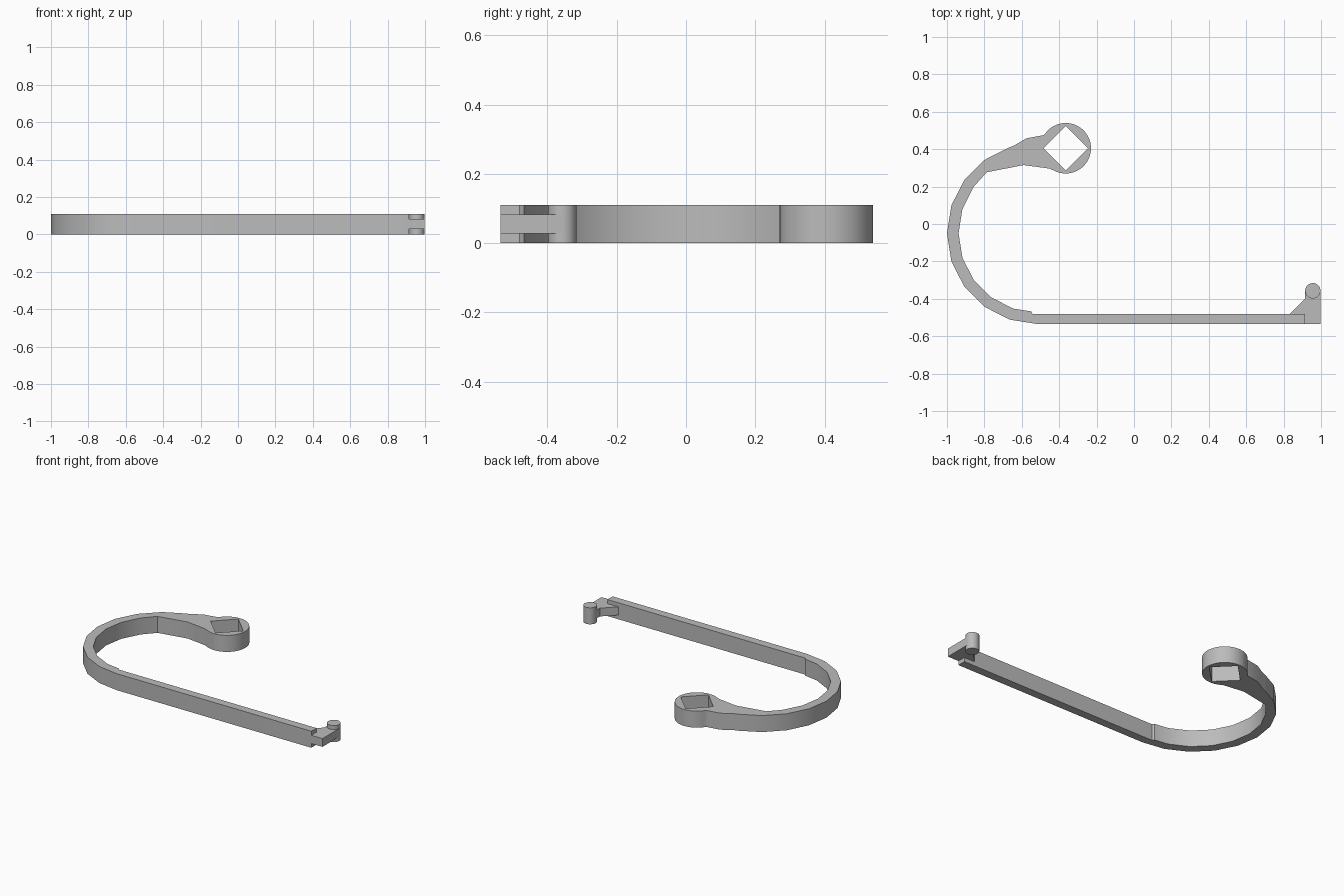
import bpy
import bmesh
from math import cos, sin, radians

HEIGHT = 0.11

if "Cube" in bpy.data.objects:
    bpy.data.objects.remove(bpy.data.objects["Cube"])

grey = bpy.data.materials.new("plain grey")
grey.use_nodes = True
GREY = (0.5, 0.5, 0.5, 1)
grey.diffuse_color = GREY
grey.node_tree.nodes["Principled BSDF"].inputs["Base Color"].default_value = GREY


def arc(cx, cy, r, start, end, steps):
    """Points on a circle from start to end, in degrees."""
    angles = [radians(start + (end - start) * i / steps) for i in range(steps + 1)]
    return [(cx + r * cos(a), cy + r * sin(a)) for a in angles]


def plate(name, outlines, bottom, top):
    """Extrude flat outlines upward; inner outlines become holes."""
    curve = bpy.data.curves.new(name, "CURVE")
    curve.dimensions = "2D"
    curve.fill_mode = "BOTH"
    curve.extrude = (top - bottom) / 2
    for outline in outlines:
        spline = curve.splines.new("POLY")
        spline.points.add(len(outline) - 1)
        for point, (x, y) in zip(spline.points, outline):
            point.co = (x, y, 0, 1)
        spline.use_cyclic_u = True
    obj = bpy.data.objects.new(name, curve)
    bpy.context.collection.objects.link(obj)
    obj.location.z = (bottom + top) / 2
    bpy.ops.object.select_all(action="DESELECT")
    bpy.context.view_layer.objects.active = obj
    obj.select_set(True)
    bpy.ops.object.convert(target="MESH")
    obj = bpy.context.object
    # Weld caps to walls
    bm = bmesh.new()
    bm.from_mesh(obj.data)
    bmesh.ops.remove_doubles(bm, verts=bm.verts, dist=0.0005)
    bmesh.ops.recalc_face_normals(bm, faces=bm.faces)
    bm.to_mesh(obj.data)
    bm.free()
    obj.data.materials.clear()
    obj.data.materials.append(grey)
    bpy.ops.object.shade_smooth_by_angle(angle=radians(30))
    return obj


# Hook: straight bar, faceted bend, thickening arm and round eye
bend_x, bend_y = -0.515, -0.05
outer_bend = arc(bend_x, bend_y, 0.485, 270, 108, 9)
arm_top = [(-0.65, 0.415), (-0.575, 0.458), (-0.483, 0.475)]
eye = arc(-0.365, 0.405, 0.135, 145, -118, 36)
arm_bottom = [(-0.45, 0.296), (-0.59, 0.315), (-0.755, 0.283), (-0.788, 0.276)]
inner_bend = arc(bend_x, bend_y, 0.423, 144, 252, 6)
bar_inside = [(-0.55, -0.467), (-0.543, -0.48), (0.915, -0.48), (0.915, -0.535)]
diamond = arc(-0.365, 0.405, 0.12, 0, 270, 3)
plate("hook_body",
      [outer_bend + arm_top + eye + arm_bottom + inner_bend + bar_inside, diamond],
      0, HEIGHT)

# Thinner gusset at the end of the bar
plate("end_gusset",
      [[(0.835, -0.48), (0.835, -0.5), (0.915, -0.5), (0.915, -0.535),
        (0.997, -0.535), (0.997, -0.355), (0.915, -0.355), (0.915, -0.4)]],
      0.028, 0.083)

# Upright pin held by the gusset
plate("hinge_pin", [arc(0.956, -0.357, 0.041, 0, 350, 35)], 0, HEIGHT)
